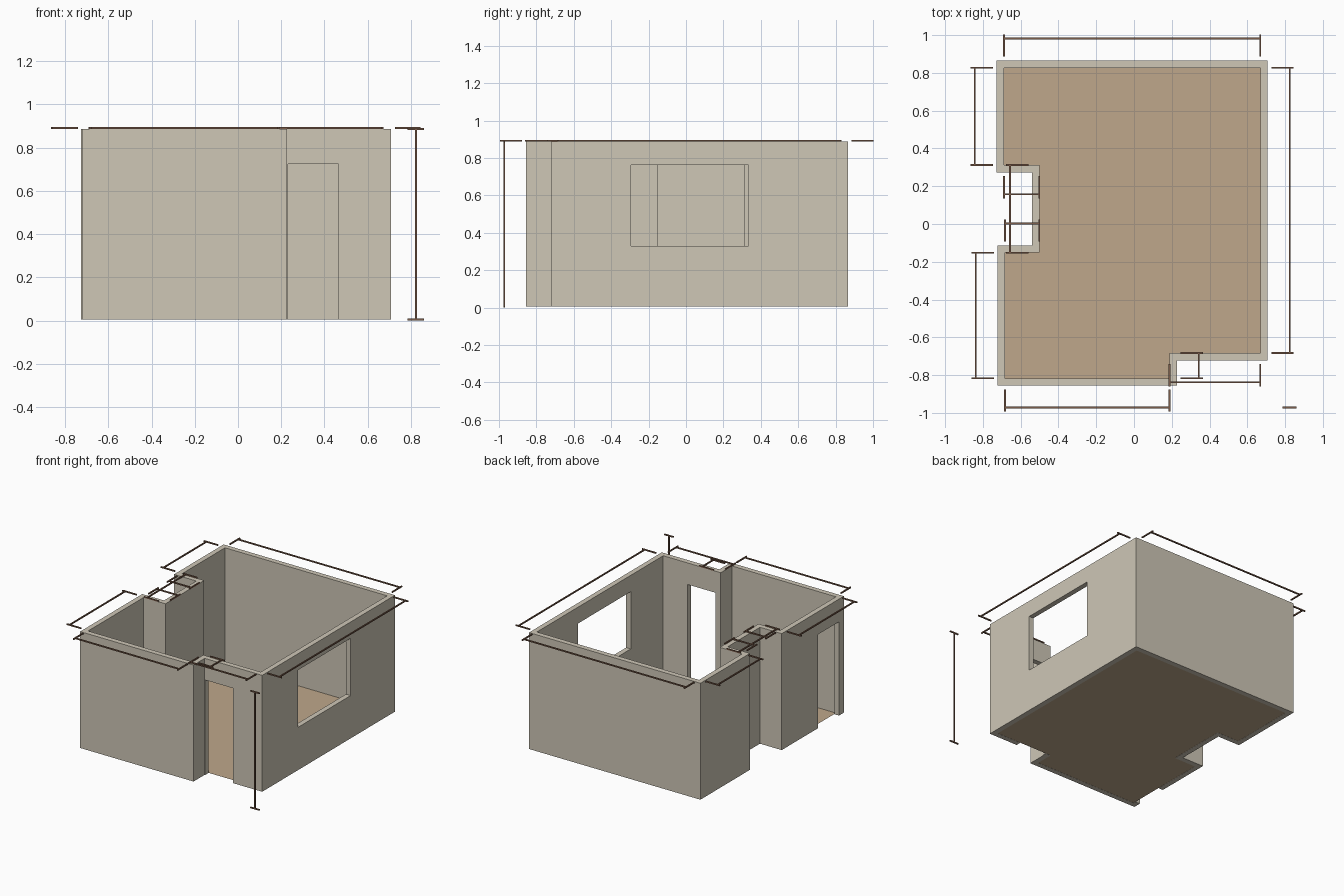
import bpy, bmesh
from mathutils import Vector

if "Cube" in bpy.data.objects:
    bpy.data.objects.remove(bpy.data.objects["Cube"])

T = 0.039              # wall thickness
Z0, Z1 = 0.006, 0.887  # wall bottom and top
R = 0.0045             # half width of dimension bars

# inner room outline, counter-clockwise
ROOM = [Vector(p) for p in [
    (-0.683, -0.817), (0.188, -0.817), (0.188, -0.683), (0.669, -0.683),
    (0.669, 0.827), (-0.688, 0.827), (-0.688, 0.312), (-0.501, 0.312),
    (-0.501, -0.152), (-0.683, -0.152)]]
N = len(ROOM)


def material(name, rgb):
    m = bpy.data.materials.new(name)
    m.diffuse_color = (*rgb, 1)
    m.use_nodes = True
    m.node_tree.nodes["Principled BSDF"].inputs["Base Color"].default_value = m.diffuse_color
    return m


def make(name, bm, mat=None):
    bmesh.ops.recalc_face_normals(bm, faces=bm.faces)
    me = bpy.data.meshes.new(name)
    bm.to_mesh(me)
    bm.free()
    ob = bpy.data.objects.new(name, me)
    bpy.context.collection.objects.link(ob)
    if mat:
        me.materials.append(mat)
    return ob


def add_box(bm, lo, hi):
    lo, hi = Vector(lo), Vector(hi)
    verts = bmesh.ops.create_cube(bm, size=1)["verts"]
    for v in verts:
        v.co = Vector(((lo[i] + hi[i]) / 2 + v.co[i] * (hi[i] - lo[i])) for i in range(3))


def add_bar(bm, a, b):
    add_box(bm, [min(p, q) - R for p, q in zip(a, b)],
            [max(p, q) + R for p, q in zip(a, b)])


def outward(i):
    d = (ROOM[(i + 1) % N] - ROOM[i % N]).normalized()
    return Vector((d.y, -d.x))


wall_mat = material("wall_plaster", (0.62, 0.57, 0.47))
floor_mat = material("floor_tan", (0.52, 0.39, 0.26))
line_mat = material("dimension_brown", (0.2, 0.11, 0.07))

# walls: ring between the inner outline and its outward offset
outer = [ROOM[i] + T * (outward(i) + outward((i - 1) % N)) for i in range(N)]
bm = bmesh.new()
rings = [[bm.verts.new((p.x, p.y, z)) for p in loop]
         for loop, z in ((ROOM, Z0), (outer, Z0), (outer, Z1), (ROOM, Z1))]
for k in range(4):
    a, b = rings[k], rings[(k + 1) % 4]
    for i in range(N):
        j = (i + 1) % N
        bm.faces.new((a[i], a[j], b[j], b[i]))
walls = make("walls", bm, wall_mat)

# openings: front door, side door, window
openings = {
    "front_door": ((0.231, -0.78, -0.1), (0.464, -0.62, 0.724)),
    "side_door": ((-0.78, -0.797, -0.1), (-0.62, -0.547, 0.715)),
    "window": ((0.6, -0.295, 0.33), (0.78, 0.335, 0.763)),
}
cutters = []
for name, (lo, hi) in openings.items():
    bm = bmesh.new()
    add_box(bm, lo, hi)
    c = make(name + "_cutter", bm)
    c.hide_render = True
    mod = walls.modifiers.new(name, "BOOLEAN")
    mod.operation, mod.solver, mod.object = "DIFFERENCE", "EXACT", c
    cutters.append(c)
bpy.context.view_layer.update()
cut = bpy.data.meshes.new_from_object(
    walls.evaluated_get(bpy.context.evaluated_depsgraph_get()))
walls.modifiers.clear()
walls.data = cut
for c in cutters:
    bpy.data.objects.remove(c)

# floor
bm = bmesh.new()
bm.faces.new([bm.verts.new((p.x, p.y, Z0 + 0.001)) for p in ROOM])
floor = make("floor", bm, floor_mat)
if floor.data.polygons[0].normal.z < 0:
    floor.data.flip_normals()

# one dimension line with two end ticks outside every wall
for i in range(N):
    n = outward(i)
    ends = (ROOM[i], ROOM[(i + 1) % N])
    z = 0.8915
    bm = bmesh.new()
    add_bar(bm, *[(*(p + n * 0.155), z) for p in ends])
    for p in ends:
        add_bar(bm, (*(p + n * 0.063), z), (*(p + n * 0.172), z))
    make(f"dimension_line_{i + 1}", bm, line_mat)

# height dimension beside the front right corner
bm = bmesh.new()
x, y = 0.823, -0.972
add_bar(bm, (x, y, R), (x, y, Z1))
for z in (R, Z1):
    add_bar(bm, (x - 0.033, y, z), (x + 0.033, y, z))
make("height_dimension", bm, line_mat)
